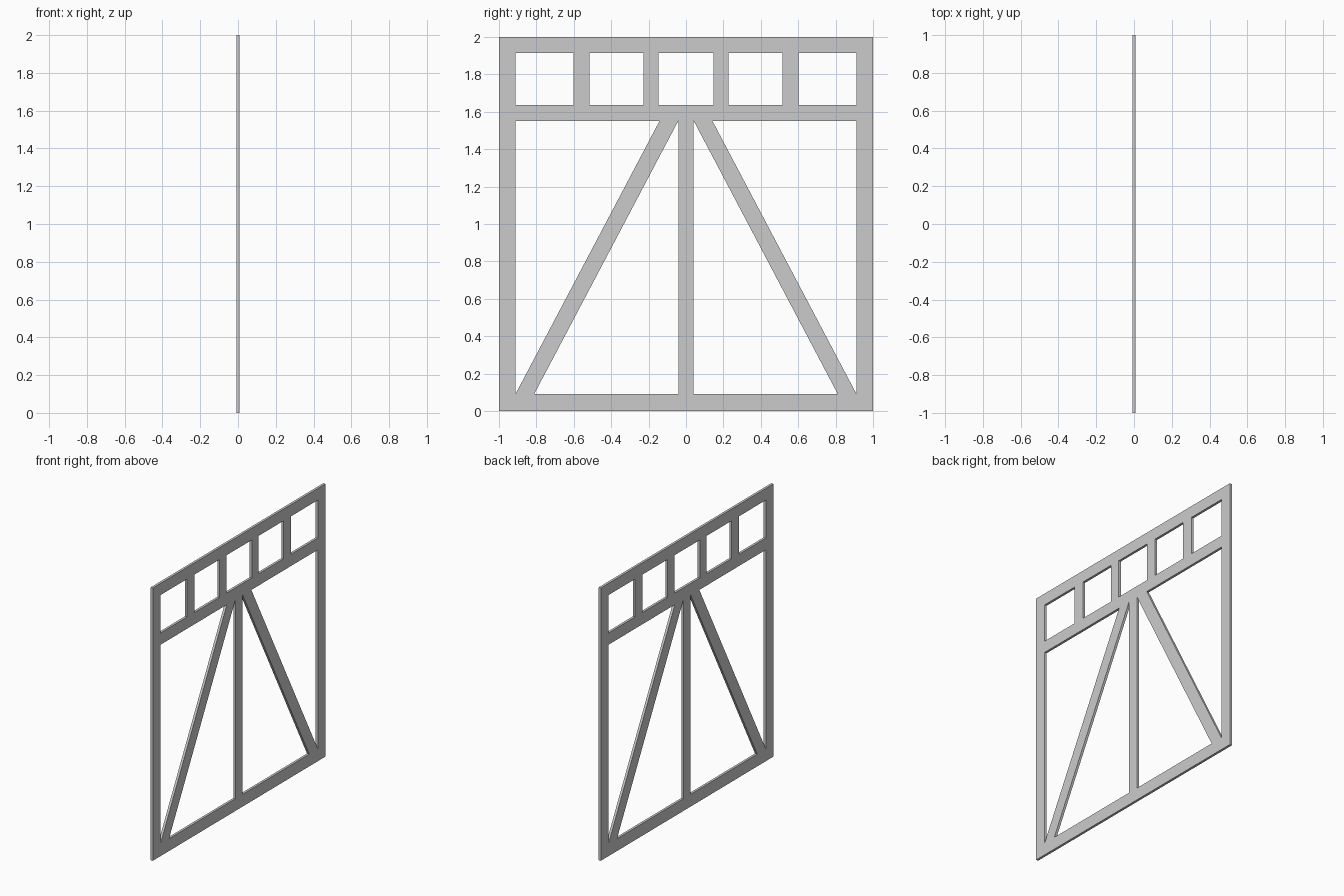
import bpy

if "Cube" in bpy.data.objects:
    bpy.data.objects.remove(bpy.data.objects["Cube"])

T = 0.018      # panel thickness along x
IN = 0.912     # inner edge of the side stiles
Z0, Z1, Z2, Z3 = 0.09, 1.55, 1.636, 1.914   # opening heights


def bar(name, profile):
    """Extrude a flat (y, z) profile through the panel thickness."""
    n = len(profile)
    verts = [(x, y, z) for x in (T / 2, -T / 2) for y, z in profile]
    faces = [list(range(n)), list(range(2 * n - 1, n - 1, -1))]
    faces += [[i, i + n, (i + 1) % n + n, (i + 1) % n] for i in range(n)]
    mesh = bpy.data.meshes.new(name)
    mesh.from_pydata(verts, [], faces)
    obj = bpy.data.objects.new(name, mesh)
    bpy.context.collection.objects.link(obj)
    return obj


def box(name, y0, y1, z0, z1):
    return bar(name, [(y0, z0), (y1, z0), (y1, z1), (y0, z1)])


# Horizontal rails between the stiles
box("bottom_rail", -IN, IN, 0, Z0)
box("middle_rail", -IN, IN, Z1, Z2)
box("top_rail", -IN, IN, Z3, 2)

# Centre post below the middle rail
box("centre_post", -0.04, 0.04, Z0, Z1)

# Mirrored parts: stiles, window dividers and diagonal braces
for side, s in (("left", -1), ("right", 1)):
    def mirrored(name, pts):
        pts = [(s * y, z) for y, z in pts]
        bar(f"{side}_{name}", pts if s > 0 else pts[::-1])

    def upright(name, y0, y1, z0, z1):
        mirrored(name, [(y0, z0), (y1, z0), (y1, z1), (y0, z1)])

    upright("stile", IN, 1, 0, 2)
    upright("inner_divider", 0.147, 0.227, Z2, Z3)
    upright("outer_divider", 0.516, 0.602, Z2, Z3)
    mirrored("brace", [(0.812, Z0), (IN, Z0), (0.142, Z1), (0.042, Z1)])
